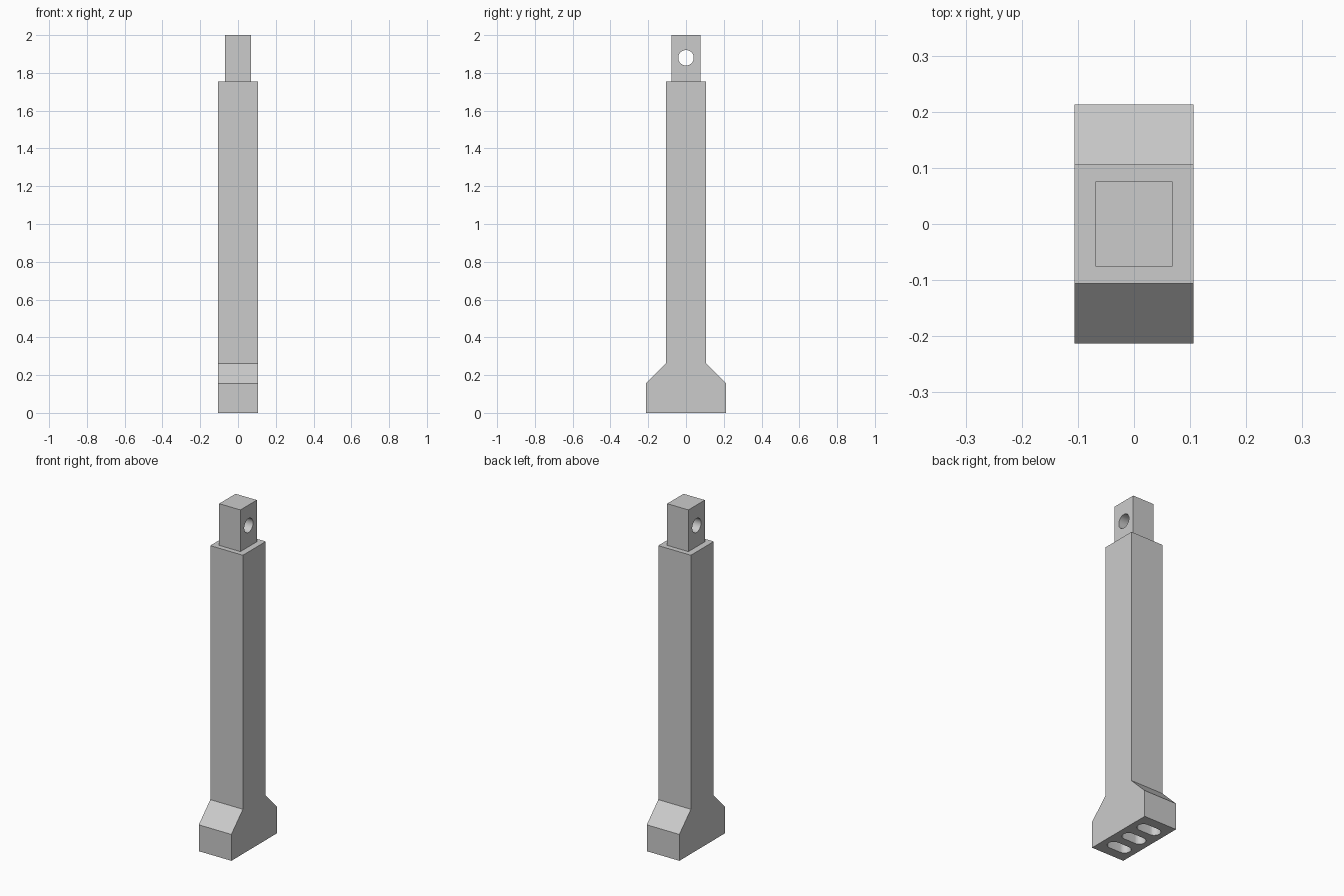
import bpy
import bmesh
import math
from mathutils import Vector

if "Cube" in bpy.data.objects:
    bpy.data.objects.remove(bpy.data.objects["Cube"])

grey = bpy.data.materials.new("plain grey")
grey.use_nodes = True
colour = (0.6, 0.6, 0.6, 1)
grey.diffuse_color = colour
grey.node_tree.nodes["Principled BSDF"].inputs["Base Color"].default_value = colour

HALF = 0.106          # half width of the shaft
SHOULDER = 1.755      # top of the shaft
FOOT = 0.213          # half length of the foot


def prism(name, outline, sweep):
    """Sweep a flat closed outline along a vector."""
    bm = bmesh.new()
    face = bm.faces.new([bm.verts.new(p) for p in outline])
    swept = bmesh.ops.extrude_face_region(bm, geom=[face], use_keep_orig=True)
    top = [v for v in swept["geom"] if isinstance(v, bmesh.types.BMVert)]
    bmesh.ops.translate(bm, verts=top, vec=Vector(sweep))
    bmesh.ops.recalc_face_normals(bm, faces=bm.faces)
    mesh = bpy.data.meshes.new(name)
    bm.to_mesh(mesh)
    bm.free()
    mesh.materials.append(grey)
    obj = bpy.data.objects.new(name, mesh)
    bpy.context.collection.objects.link(obj)
    return obj


def cut(target, cutter):
    """Subtract the cutter, then smooth only the curved walls."""
    cutter.hide_render = True
    bpy.ops.object.select_all(action="DESELECT")
    bpy.context.view_layer.objects.active = target
    target.select_set(True)
    mod = target.modifiers.new("cut", "BOOLEAN")
    mod.object = cutter
    mod.solver = "EXACT"
    bpy.ops.object.modifier_apply(modifier=mod.name)
    bpy.data.objects.remove(cutter)
    bpy.ops.object.shade_smooth_by_angle(angle=math.radians(30))


# Shaft with its flared foot, as one side profile
right_half = [(FOOT, 0), (FOOT, 0.155), (HALF, 0.262), (HALF, SHOULDER)]
profile = right_half + [(-y, z) for y, z in reversed(right_half)]
shaft = prism("shaft_and_foot", [(-HALF, y, z) for y, z in profile], (2 * HALF, 0, 0))

# Narrow tongue on top
tx, ty = 0.069, 0.076
corners = [(-tx, -ty), (tx, -ty), (tx, ty), (-tx, ty)]
tongue = prism("tongue", [(x, y, SHOULDER) for x, y in corners], (0, 0, 2 - SHOULDER))

# Round pin hole through the tongue
angles = [math.tau * i / 32 for i in range(32)]
ring = [(-0.2, 0.041 * math.cos(a), 1.88 + 0.041 * math.sin(a)) for a in angles]
cut(tongue, prism("pin_hole_cutter", ring, (0.4, 0, 0)))

# Three round-ended slots in the underside of the foot
radius, half_straight = 0.035, 0.036
for y in (-0.12, 0, 0.12):
    slot = []
    for side in (1, -1):
        for i in range(17):
            a = math.pi * (i / 16 - 0.5)
            slot.append((side * (half_straight + radius * math.cos(a)),
                         y + side * radius * math.sin(a), -0.05))
    cut(shaft, prism("slot_cutter", slot, (0, 0, 0.17)))
